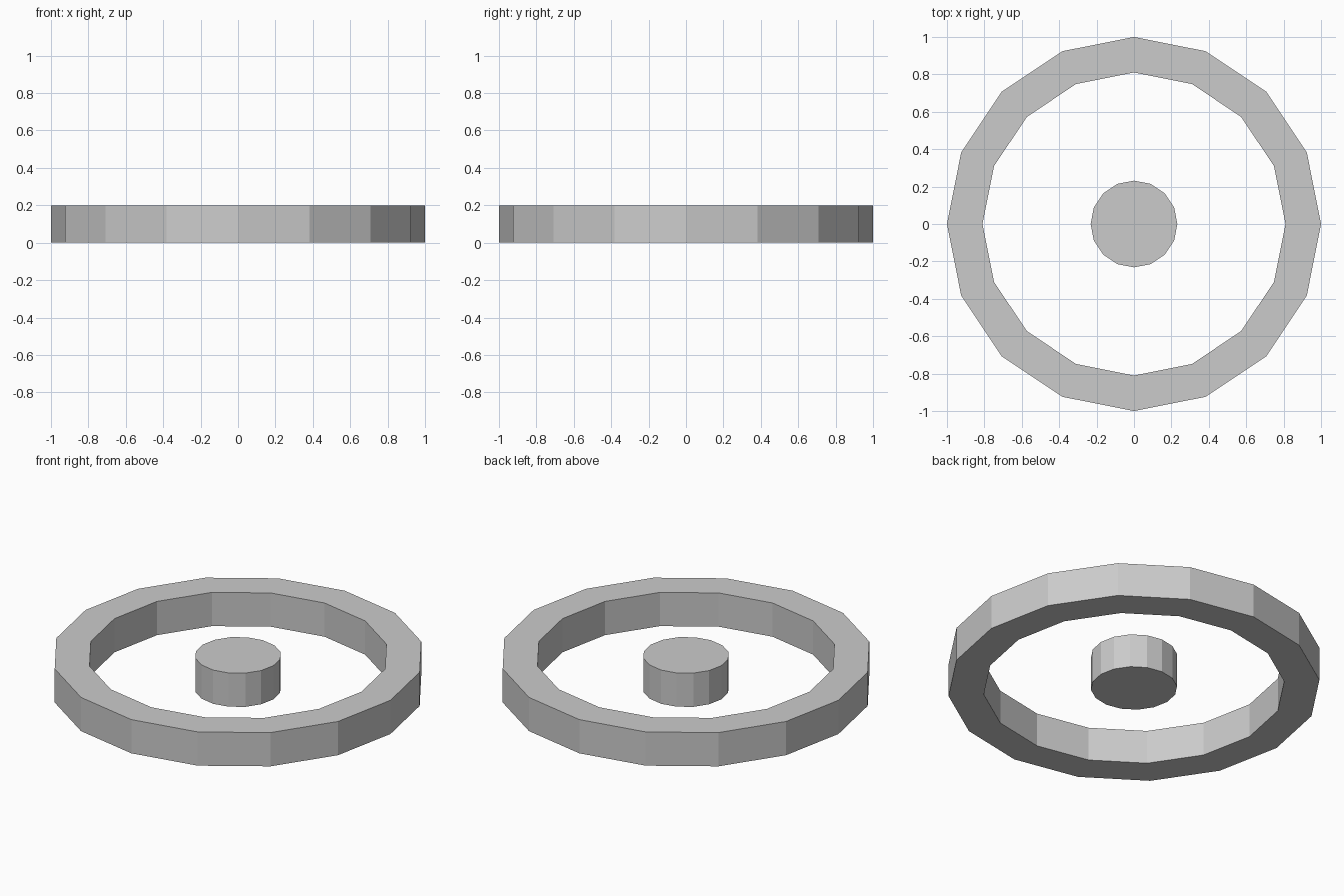
import bpy, bmesh
from math import cos, sin, tau

if "Cube" in bpy.data.objects:
    bpy.data.objects.remove(bpy.data.objects["Cube"])

SIDES = 16
HEIGHT = 0.2


def circle(bm, radius, z):
    return [bm.verts.new((radius * cos(tau * i / SIDES), radius * sin(tau * i / SIDES), z))
            for i in range(SIDES)]


def finish(bm, name):
    bmesh.ops.recalc_face_normals(bm, faces=bm.faces)
    mesh = bpy.data.meshes.new(name)
    bm.to_mesh(mesh)
    bm.free()
    bpy.context.collection.objects.link(bpy.data.objects.new(name, mesh))


# Outer ring: rectangular section swept round 16 sides
bm = bmesh.new()
section = [(1.0, 0), (1.0, HEIGHT), (0.81, HEIGHT), (0.81, 0)]
loops = [circle(bm, r, z) for r, z in section]
for k in range(4):
    a, b = loops[k], loops[(k + 1) % 4]
    for i in range(SIDES):
        j = (i + 1) % SIDES
        bm.faces.new((a[i], a[j], b[j], b[i]))
finish(bm, "outer_ring")

# Central hub: solid 16-sided disc
bm = bmesh.new()
low, high = circle(bm, 0.232, 0), circle(bm, 0.232, HEIGHT)
bm.faces.new(low)
bm.faces.new(high)
for i in range(SIDES):
    j = (i + 1) % SIDES
    bm.faces.new((low[i], low[j], high[j], high[i]))
finish(bm, "centre_hub")
